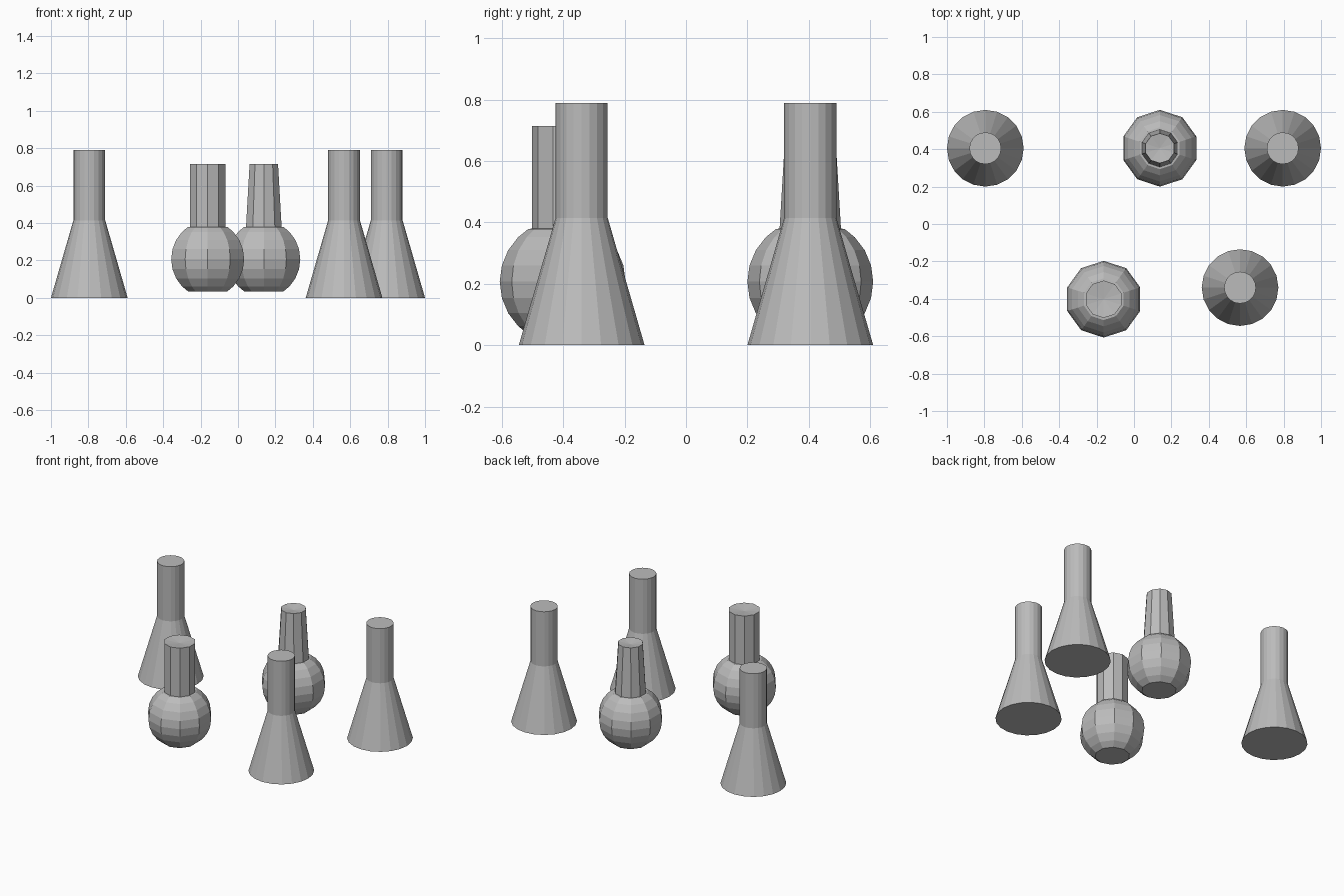
import bpy
from math import sin, cos, pi, radians

if "Cube" in bpy.data.objects:
    bpy.data.objects.remove(bpy.data.objects["Cube"], do_unlink=True)

grey = bpy.data.materials.new("plain grey")
grey.use_nodes = True
grey.diffuse_color = (0.5, 0.5, 0.5, 1)
grey.node_tree.nodes["Principled BSDF"].inputs["Base Color"].default_value = grey.diffuse_color


def lathe(name, profile, sides, location, dimple=0.0):
    """Turn a (radius, height) profile into a closed faceted solid."""
    verts, faces = [], []
    for r, z in profile:
        for i in range(sides):
            a = pi / 2 + 2 * pi * i / sides
            verts.append((r * cos(a), r * sin(a), z))
    for k in range(len(profile) - 1):
        for i in range(sides):
            j = (i + 1) % sides
            low, high = k * sides, (k + 1) * sides
            faces.append((low + i, low + j, high + j, high + i))
    faces.append(tuple(reversed(range(sides))))
    top = (len(profile) - 1) * sides
    if dimple:
        verts.append((0, 0, profile[-1][1] - dimple))
        faces += [(top + i, top + (i + 1) % sides, len(verts) - 1) for i in range(sides)]
    else:
        faces.append(tuple(range(top, top + sides)))
    mesh = bpy.data.meshes.new(name)
    mesh.from_pydata(verts, [], faces)
    mesh.materials.append(grey)
    obj = bpy.data.objects.new(name, mesh)
    obj.location = (*location, 0)
    bpy.context.collection.objects.link(obj)
    return obj


# Conical flasks: wide cone below a straight neck
cone_profile = [(0.205, 0), (0.085, 0.415), (0.085, 0.79)]
for name, spot in (("conical_flask_back_right", (-0.795, 0.405)),
                   ("conical_flask_back_left", (0.795, 0.405)),
                   ("conical_flask_front", (0.567, -0.34))):
    lathe(name, cone_profile, 20, spot)

# Round flasks: truncated ball with a ten-sided neck
ball = [(0.205 * cos(radians(a)), 0.207 + 0.205 * sin(radians(a)))
        for a in (-58, -45, -30, -15, 0, 15, 30, 45, 57)]
for name, spot, rim in (("round_flask_front", (-0.162, -0.402), 0.1),
                        ("round_flask_back", (0.138, 0.405), 0.08)):
    lathe(name, ball + [(0.1, 0.38), (rim, 0.715)], 10, spot, dimple=0.012)
